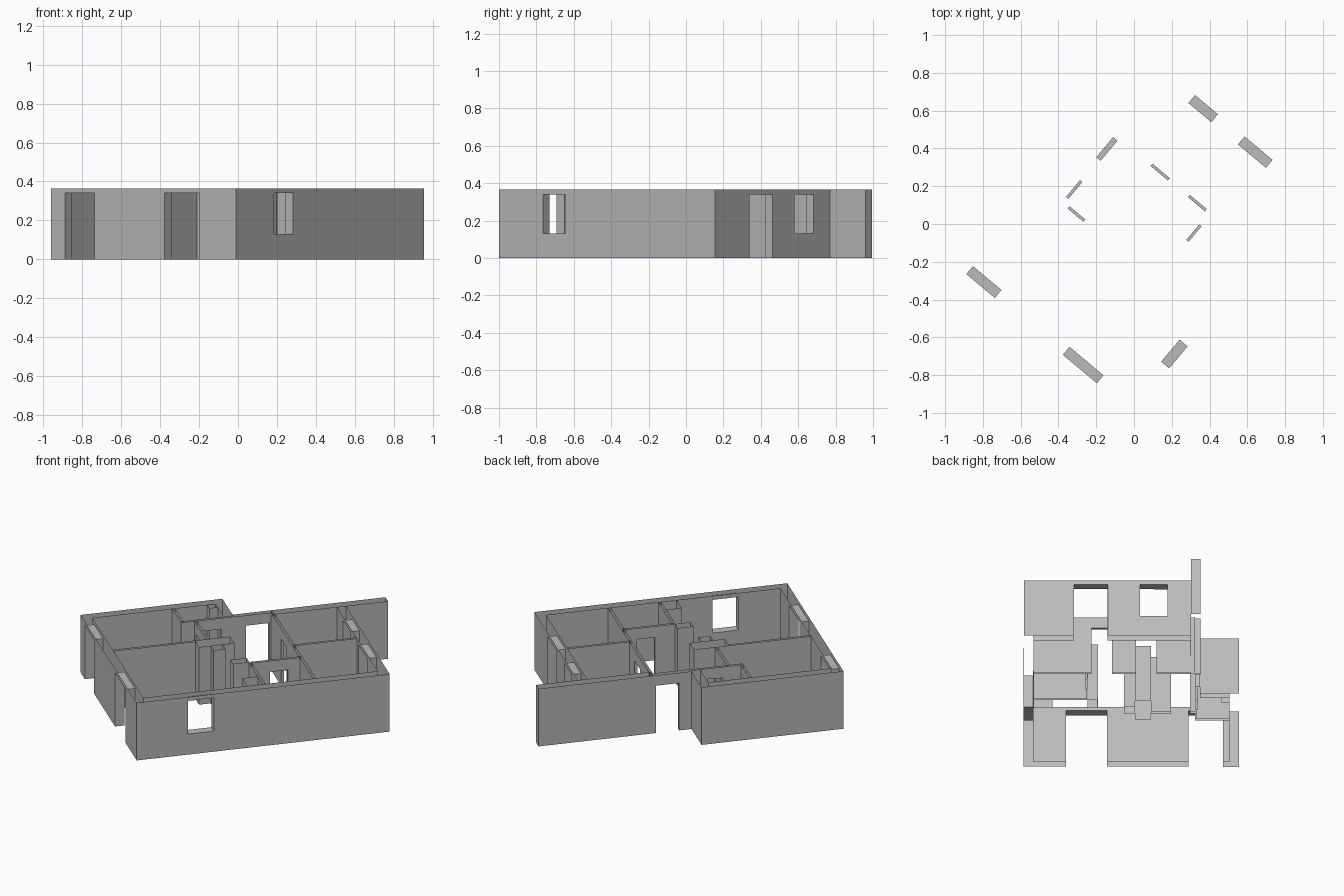
import bpy, bmesh
from math import radians
from mathutils import Matrix, Vector

H = 0.365          # wall height
OUT, THIN = 0.055, 0.016
DOOR, INNER_DOOR = (0, 0.34), (0, 0.295)
WINDOW = (0.13, 0.34)
TURN = Matrix.Rotation(radians(-39.9), 4, 'Z')   # plan is turned on the ground

cube = bpy.data.objects.get("Cube")
if cube:
    bpy.data.objects.remove(cube)

GREY = (0.5, 0.5, 0.5, 1)
plaster = bpy.data.materials.new("plaster grey")
plaster.use_nodes = True
plaster.diffuse_color = GREY
plaster.node_tree.nodes["Principled BSDF"].inputs["Base Color"].default_value = GREY


def quad(bm, *points):
    bm.faces.new([bm.verts.new(p) for p in points])


def sheet(bm, p, q, z0=0, z1=H):
    """Upright face from p to q, facing right of the direction of travel."""
    quad(bm, (*p, z0), (*q, z0), (*q, z1), (*p, z1))


def finish(name, bm):
    bmesh.ops.remove_doubles(bm, verts=bm.verts, dist=0.0005)
    bm.transform(TURN)
    mesh = bpy.data.meshes.new(name)
    bm.to_mesh(mesh)
    bm.free()
    mesh.materials.append(plaster)
    obj = bpy.data.objects.new(name, mesh)
    bpy.context.collection.objects.link(obj)


def wall(name, p, q, t, holes=(), inset=(0, 0), ends=(False, False)):
    """Open-topped double wall; p-q is the right-hand face, thickness goes left.
    Each hole is (from, to, (bottom, top)) along the wall's own plan axis."""
    bm = bmesh.new()
    p, q = Vector(p), Vector(q)
    d = (q - p).normalized()
    side = Vector((-d.y, d.x)) * t
    axis = 0 if abs(d.x) > 0.5 else 1
    length = (q - p).length
    cuts = sorted((*sorted(abs(c - p[axis]) for c in h[:2]), h[2]) for h in holes)

    def at(s, inner):
        return p + d * s + (side if inner else Vector((0, 0)))

    def strip(s0, s1, inner, z0=0, z1=H):
        a, b = at(s0, inner), at(s1, inner)
        sheet(bm, *((b, a) if inner else (a, b)), z0, z1)

    for inner in (False, True):
        s = inset[0] if inner else 0
        for s0, s1, (z0, z1) in cuts:
            strip(s, s0, inner)
            strip(s0, s1, inner, z1, H)
            if z0 > 0:
                strip(s0, s1, inner, 0, z0)
            s = s1
        strip(s, length - (inset[1] if inner else 0), inner)
    # jambs, lintels and sills
    for s0, s1, (z0, z1) in cuts:
        a, b, c, e = at(s0, False), at(s1, False), at(s1, True), at(s0, True)
        sheet(bm, a, e, z0, z1)
        sheet(bm, c, b, z0, z1)
        quad(bm, (*a, z1), (*e, z1), (*c, z1), (*b, z1))
        if z0 > 0:
            quad(bm, (*a, z0), (*b, z0), (*c, z0), (*e, z0))
    if ends[0]:
        sheet(bm, at(0, True), at(0, False))
    if ends[1]:
        sheet(bm, at(length, False), at(length, True))
    finish(name, bm)


def partition(name, p, q, holes=(), ends=(False, False)):
    """Thin inner wall about a centre line."""
    p, q = Vector(p), Vector(q)
    d = (q - p).normalized()
    shift = Vector((d.y, -d.x)) * THIN / 2
    wall(name, p + shift, q + shift, THIN, [(*h, INNER_DOOR) for h in holes], ends=ends)


def shaft(name, a0, a1, b0, b1):
    """Hollow box without top or bottom."""
    bm = bmesh.new()
    ring = [(a0, b0), (a1, b0), (a1, b1), (a0, b1)]
    for i in range(4):
        sheet(bm, ring[i], ring[(i + 1) % 4])
    finish(name, bm)


# Outer shell
wall("front_wall", (-.604, -.773), (.633, -.773), OUT,
     [(-.511, -.314, DOOR), (.155, .39, DOOR)], (OUT, OUT))
wall("left_wall", (.633, -.773), (.633, .731), OUT,
     [(-.467, -.315, WINDOW)], (OUT, OUT))
wall("back_wall", (.633, .731), (-.325, .731), OUT,
     [(.345, .152, DOOR), (-.032, -.19, WINDOW)], (OUT, 0))
wall("right_back_wall", (-.38, .979), (-.38, .30), OUT, ends=(True, True))
wall("entrance_wall", (-.38, .30), (-.38, .07), .03, [(.282, .143, (0, .3))])
wall("wing_back_wall", (-.38, .07), (-.604, .07), OUT, inset=(0, OUT))
wall("wing_right_wall", (-.604, .07), (-.604, -.773), OUT, inset=(OUT, OUT))

# Inner partitions
partition("corridor_back_partition", (-.35, .30), (.578, .30), [(-.13, -.01), (.128, .245)])
partition("small_room_side_partition", (.274, 0), (.274, .30), [(.114, .22)])
partition("small_room_front_partition", (.27, 0), (.578, 0), ends=(True, False))
partition("back_rooms_partition", (.11, .30), (.11, .676))
partition("front_rooms_partition", (-.09, -.718), (-.09, -.23))
partition("front_bedroom_partition", (-.36, -.155), (-.097, -.155), [(-.323, -.212)])
partition("wing_partition", (-.36, -.243), (-.36, .07), [(-.121, -.005)], (True, False))
partition("wing_front_partition", (-.549, -.235), (-.36, -.235))

# Service shafts and pillar
shaft("centre_shaft", -.097, -.005, -.23, -.02)
shaft("centre_pillar", -.005, .058, -.16, -.09)
shaft("corridor_pillar", .208, .266, -.10, -.005)
shaft("left_wall_shaft", .467, .578, -.10, -.008)
shaft("wing_corner_shaft", -.549, -.50, -.035, .015)
